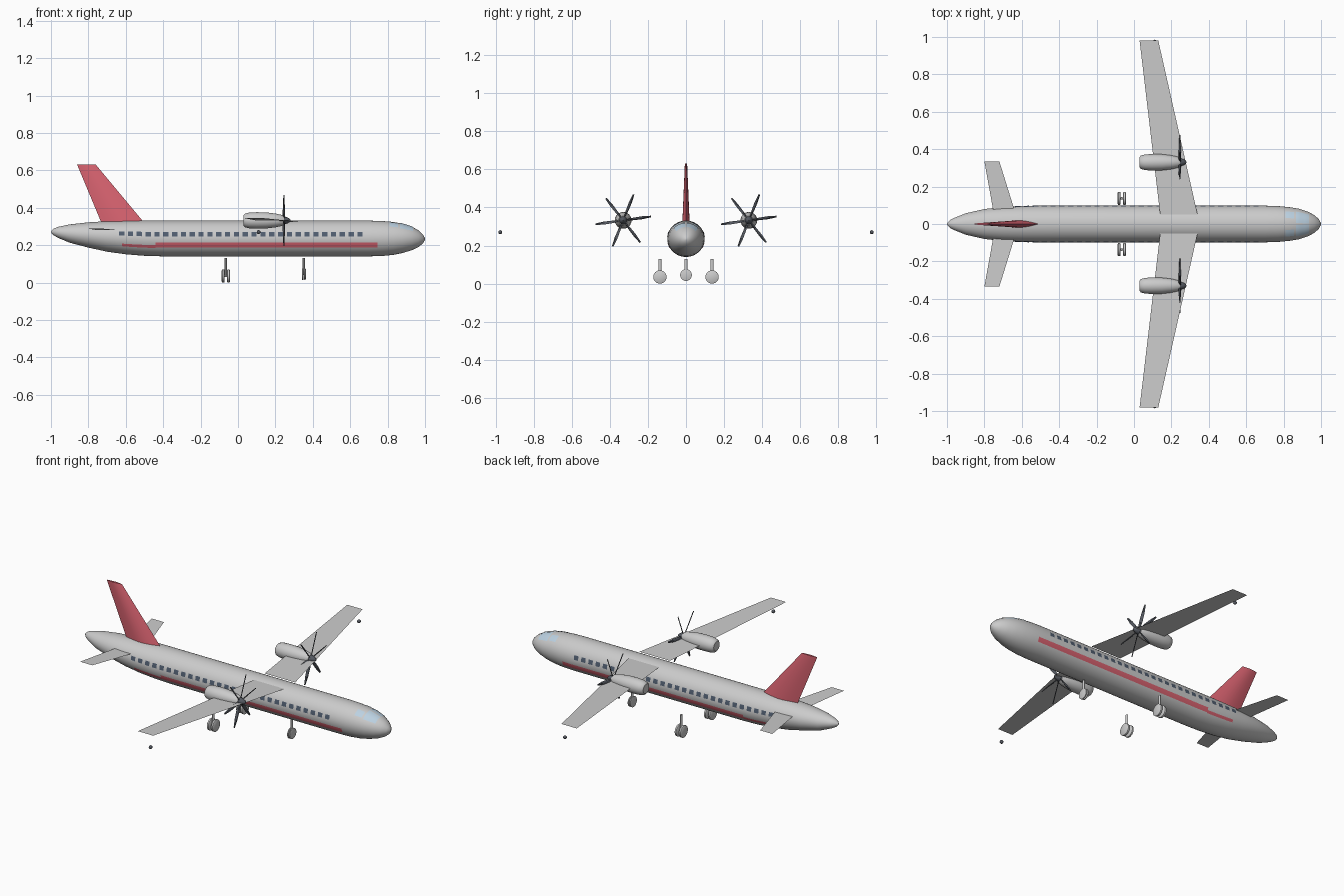
import bpy, bmesh
from math import sin, cos, pi, radians
from mathutils import Matrix, Vector

if "Cube" in bpy.data.objects:
    bpy.data.objects.remove(bpy.data.objects["Cube"])


def material(name, rgb):
    m = bpy.data.materials.new(name)
    m.diffuse_color = (*rgb, 1)
    m.use_nodes = True
    m.node_tree.nodes["Principled BSDF"].inputs["Base Color"].default_value = m.diffuse_color
    return m


RED = material("red_paint", (0.72, 0.13, 0.17))
DARK = material("dark_rubber", (0.09, 0.1, 0.12))
PANE = material("window_dark", (0.08, 0.11, 0.16))
GLASS = material("windscreen_glass", (0.5, 0.64, 0.76))
WHITE = material("white_paint", (0.88, 0.88, 0.89))


def build(name, verts, faces, mat=None, smooth=True):
    me = bpy.data.meshes.new(name)
    me.from_pydata([tuple(v) for v in verts], [], faces)
    bm = bmesh.new()
    bm.from_mesh(me)
    bmesh.ops.recalc_face_normals(bm, faces=bm.faces)
    bm.to_mesh(me)
    bm.free()
    ob = bpy.data.objects.new(name, me)
    bpy.context.collection.objects.link(ob)
    if mat:
        me.materials.append(mat)
    if smooth:
        bpy.context.view_layer.objects.active = ob
        bpy.ops.object.select_all(action='DESELECT')
        ob.select_set(True)
        bpy.ops.object.shade_smooth_by_angle(angle=radians(35))
    return ob


def loft(name, rings, mat=None, smooth=True):
    """Skin closed rings of equal size and cap both ends."""
    n = len(rings[0])
    verts = [p for r in rings for p in r]
    faces = [(i * n + j, i * n + (j + 1) % n, (i + 1) * n + (j + 1) % n, (i + 1) * n + j)
             for i in range(len(rings) - 1) for j in range(n)]
    faces += [tuple(range(n)), tuple(range(len(verts) - n, len(verts)))]
    return build(name, verts, faces, mat, smooth)


def lathe(name, profile, y, z, mat=None, n=24):
    """Revolve (x, radius) points about an axis along x."""
    return loft(name, [[(x, y + r * cos(2 * pi * j / n), z + r * sin(2 * pi * j / n))
                        for j in range(n)] for x, r in profile], mat)


# Fuselage stations: x, bottom, top, half width
STATIONS = [(-1, .268, .274, .003), (-.985, .252, .289, .02), (-.96, .238, .298, .033),
            (-.9, .213, .311, .057), (-.8, .187, .322, .08), (-.7, .165, .328, .091),
            (-.6, .151, .33, .096), (-.5, .143, .331, .098), (-.4, .14, .331, .098),
            (.7, .14, .331, .098), (.77, .142, .329, .096), (.83, .148, .324, .09),
            (.88, .158, .315, .082), (.93, .173, .299, .066), (.965, .19, .279, .047),
            (.988, .208, .257, .026), (1, .228, .238, .004)]


def hull(x, t, off=0):
    """Point on the fuselage skin at station x and angle t."""
    for a, b in zip(STATIONS, STATIONS[1:]):
        if x <= b[0]:
            break
    k = (x - a[0]) / (b[0] - a[0])
    lo, hi, w = (a[i] + k * (b[i] - a[i]) for i in (1, 2, 3))
    return Vector((x, (w + off) * cos(t), (lo + hi) / 2 + ((hi - lo) / 2 + off) * sin(t)))


def patch(name, x0, x1, t0, t1, mat, nx=1, nt=3):
    """Thin panel hugging the fuselage skin on both sides."""
    verts, faces = [], []
    for side in (1, -1):
        base = len(verts)
        for i in range(nx + 1):
            for j in range(nt + 1):
                p = hull(x0 + (x1 - x0) * i / nx, radians(t0 + (t1 - t0) * j / nt), .0015)
                verts.append((p.x, p.y * side, p.z))
        for i in range(nx):
            for j in range(nt):
                a = base + i * (nt + 1) + j
                f = (a, a + nt + 1, a + nt + 2, a + 1)
                faces.append(f if side > 0 else f[::-1])
    ob = build(name, verts, faces, mat)
    bm = bmesh.new()
    bm.from_mesh(ob.data)
    for f in bm.faces:      # panels face outward
        c = f.calc_center_median()
        if f.normal.dot(Vector((0, c.y, c.z - .235))) < 0:
            f.normal_flip()
    bm.to_mesh(ob.data)
    bm.free()


loft("fuselage", [[hull(s[0], 2 * pi * j / 40) for j in range(40)] for s in STATIONS], WHITE)

# Cabin windows, stripe and windscreen
for i in range(28):
    x = -.622 + i * .0472
    patch("cabin_window", x - .014, x + .014, 6, 21, PANE, 1, 2)
patch("side_stripe", -.44, .745, -30, -13.5, RED, 24)
patch("rear_stripe", -.62, -.44, -32, -22, RED, 4)
patch("windscreen", .865, .935, 40, 87, GLASS, 6, 6)
patch("cockpit_side_window", .81, .855, 44, 70, GLASS, 4, 4)

# Vertical fin: lens section lofted from root to tip
def lens(lead, trail, half, z, n=10):
    up = [(lead + (trail - lead) * i / n, half * sin(pi * i / n), z) for i in range(n + 1)]
    return up + [(x, -y, z) for x, y, z in up[-2:0:-1]]


loft("vertical_fin", [lens(-.485, -.722, .02, .30), lens(-.76, -.86, .006, .63)], RED)

for s in (1, -1):
    # Wing and tailplane are sheets
    build("wing", [(.34, s * .05, .323), (.14, s * .05, .323),
                   (.03, s * .98, .345), (.13, s * .98, .345)], [(0, 1, 2, 3)], smooth=False)
    build("tailplane", [(-.625, s * .03, .279), (-.745, s * .03, .279),
                        (-.80, s * .335, .288), (-.72, s * .335, .288)], [(0, 1, 2, 3)], smooth=False)
    # Wing tip light
    lathe("tip_light", [(.11 - .01 * cos(pi * i / 8), .0003 + .01 * sin(pi * i / 8))
                        for i in range(9)], s * .975, .27, DARK, 12)

    # Engine nacelle, spinner and six-bladed propeller
    y, z = s * .33, .332
    lathe("nacelle", [(.03, .028), (.037, .036), (.06, .042), (.1, .044), (.15, .043),
                      (.2, .037), (.235, .029), (.245, .024)], y, z)
    lathe("spinner", [(.232, .022), (.25, .021), (.265, .016), (.277, .008), (.282, .001)], y, z, DARK)
    for k in range(6):
        turn = Matrix.Rotation(radians(8 + 60 * k), 4, 'X')
        rings = []
        for r, chord, pitch in ((.012, .012, 60), (.05, .018, 45), (.1, .018, 30), (.147, .009, 20)):
            p = radians(pitch)
            c, q = Vector((sin(p), 0, cos(p))) * chord / 2, Vector((cos(p), 0, -sin(p))) * .0025
            rings.append([turn @ (Vector((0, r, 0)) + d) + Vector((.245, y, z)) for d in (c, q, -c, -q)])
        loft("propeller_blade", rings, DARK, False)


# Landing gear: strut, axle and twin wheels with axles along x
def wheel_leg(name, x, y, z, r, gap, width):
    n = 12
    loft(name + "_strut", [[(x + .006 * cos(2 * pi * j / n), y + .008 * sin(2 * pi * j / n), h)
                            for j in range(n)] for h in (z, .13)])
    lathe(name + "_axle", [(x - gap, .006), (x + gap, .006)], y, z, None, 12)
    for d in (gap, -gap):
        c, h = x + d, width / 2
        lathe(name + "_wheel", [(c - h, r * .86), (c - h * .6, r), (c + h * .6, r), (c + h, r * .86)], y, z)


wheel_leg("nose_gear", .352, 0, .045, .031, .006, .009)
for s in (1, -1):
    wheel_leg("main_gear", -.065, s * .137, .035, .035, .014, .016)
